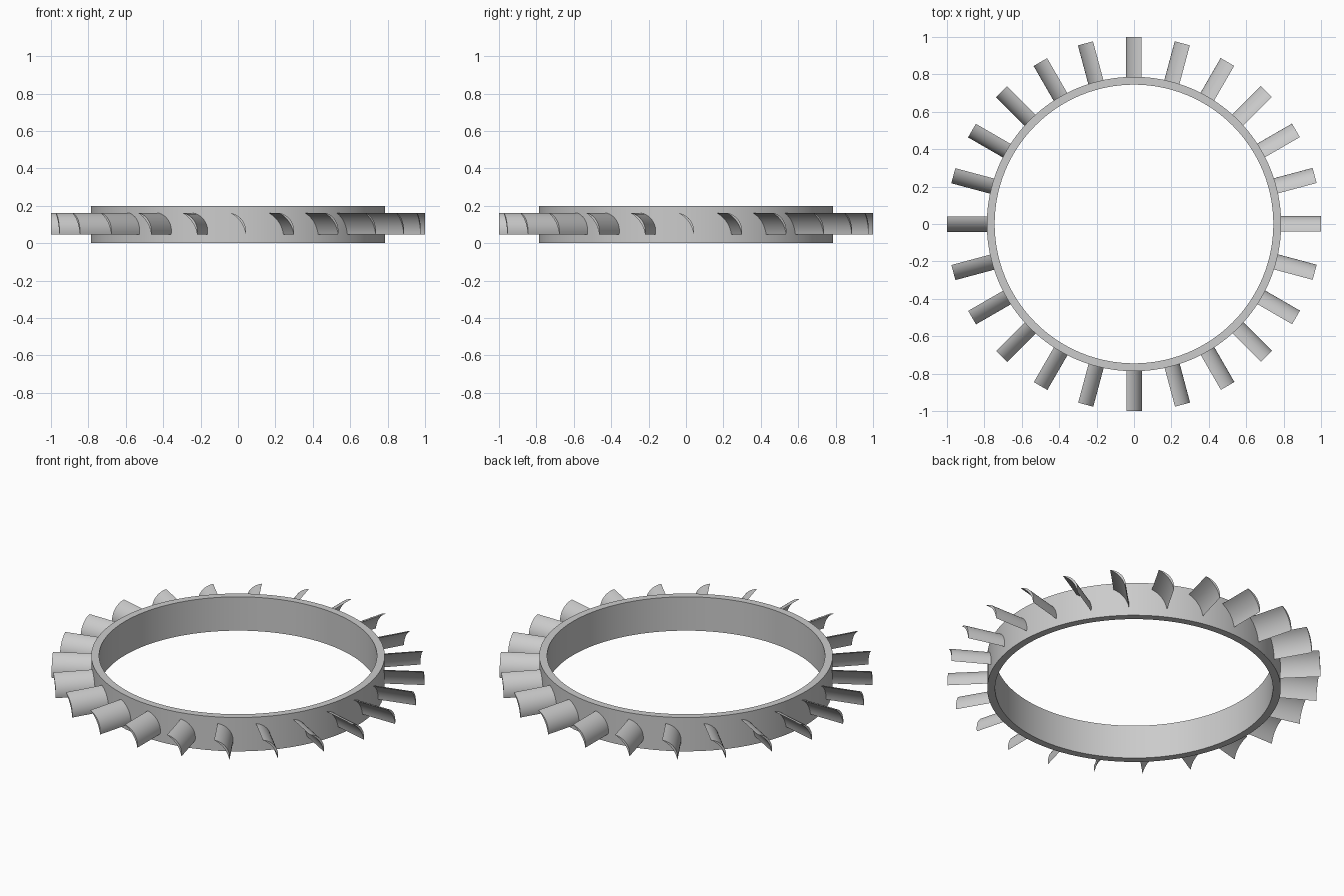
import bpy, bmesh
from math import sin, cos, pi, atan2
from mathutils import Vector, Matrix

if "Cube" in bpy.data.objects:
    bpy.data.objects.remove(bpy.data.objects["Cube"])


def finish(bm, name):
    bmesh.ops.recalc_face_normals(bm, faces=bm.faces)
    me = bpy.data.meshes.new(name)
    bm.to_mesh(me)
    bm.free()
    ob = bpy.data.objects.new(name, me)
    bpy.context.collection.objects.link(ob)
    bpy.ops.object.select_all(action='DESELECT')
    ob.select_set(True)
    bpy.context.view_layer.objects.active = ob
    bpy.ops.object.shade_smooth_by_angle(angle=0.6)
    return ob


# Ring: rectangular section swept around z
R_OUT, R_IN, HEIGHT, SEG = 0.787, 0.745, 0.2, 128
bm = bmesh.new()
section = [(R_IN, 0), (R_OUT, 0), (R_OUT, HEIGHT), (R_IN, HEIGHT)]
loops = [[bm.verts.new((r * cos(2 * pi * i / SEG), r * sin(2 * pi * i / SEG), z))
          for r, z in section] for i in range(SEG)]
for i in range(SEG):
    a, b = loops[i], loops[(i + 1) % SEG]
    for j in range(4):
        k = (j + 1) % 4
        bm.faces.new((a[j], a[k], b[k], b[j]))
finish(bm, "hub_ring")


def arc(p, q, sag, n):
    """Circular arc from p to q bulging to the upper right by sag."""
    p, q = Vector(p), Vector(q)
    half = (q - p).length / 2
    along = (q - p).normalized()
    normal = Vector((-along.y, along.x))
    ang = 2 * atan2(sag, half)
    rad = half / sin(ang)
    centre = (p + q) / 2 + normal * (sag - rad)
    return [centre + rad * (sin(t) * along + cos(t) * normal)
            for t in (ang * (2 * i / n - 1) for i in range(n + 1))]


# Blades: crescent section (tangent, z) extruded radially, 24 around
TOP, BOTTOM, N = (-0.041, 0.162), (0.041, 0.047), 12
crescent = arc(TOP, BOTTOM, 0.030, N) + arc(TOP, BOTTOM, 0.017, N)[-2:0:-1]
bm = bmesh.new()
for b in range(24):
    rot = Matrix.Rotation(2 * pi * b / 24, 3, 'Z')
    inner, outer = [[bm.verts.new(rot @ Vector((r, p.x, p.y))) for p in crescent]
                    for r in (0.77, 1.0)]
    for i in range(len(crescent)):
        k = (i + 1) % len(crescent)
        bm.faces.new((inner[i], outer[i], outer[k], inner[k]))
    # end caps as strips between the two arcs
    for ring in (inner, outer):
        m = len(ring)
        for i in range(N):
            quad = [ring[i], ring[i + 1], ring[(m - i - 1) % m], ring[(m - i) % m]]
            bm.faces.new(list(dict.fromkeys(quad)))
finish(bm, "blades")
